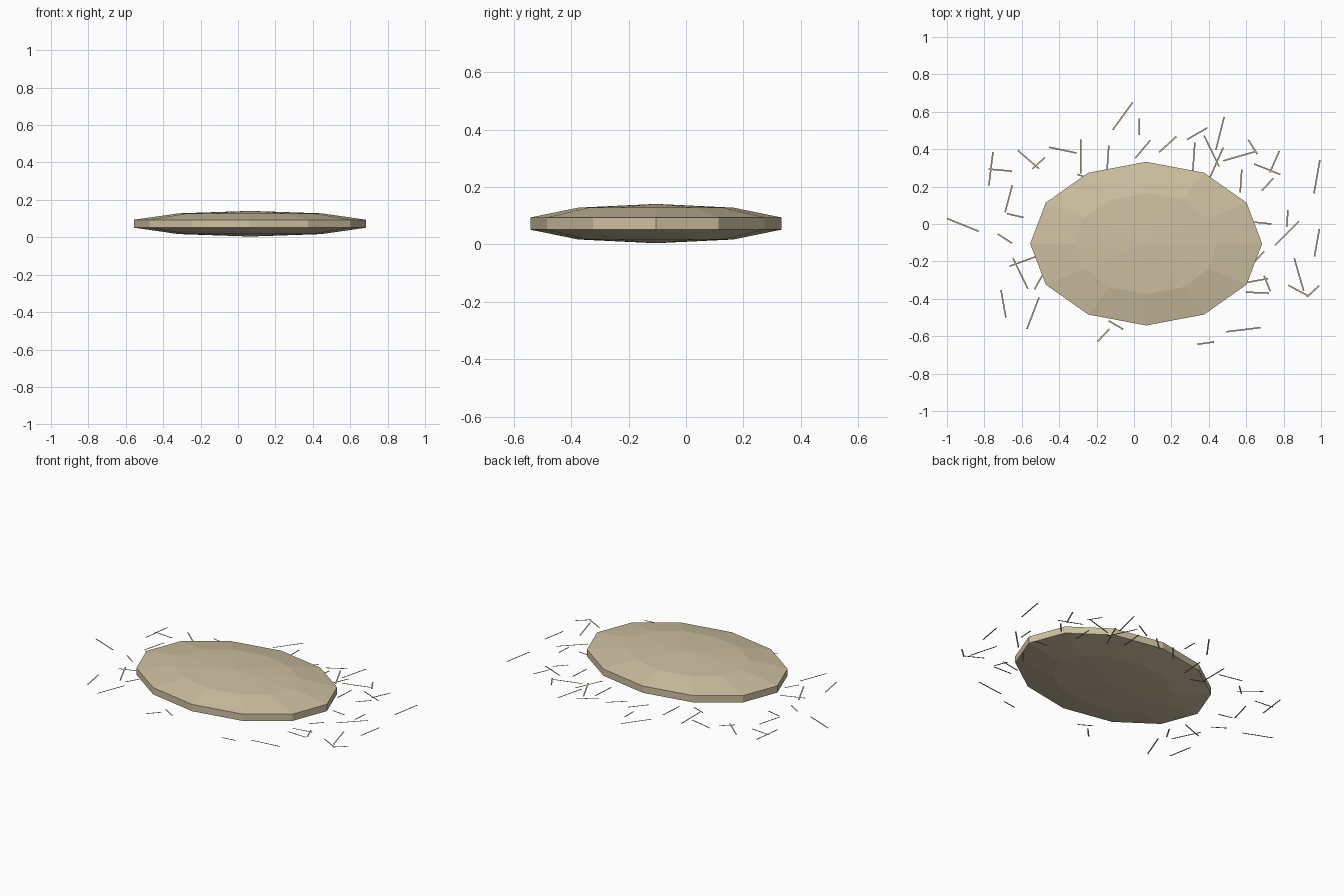
import bpy, bmesh
from math import radians
from mathutils import Matrix


def material(name, rgb):
    mat = bpy.data.materials.new(name)
    mat.diffuse_color = (*rgb, 1)
    return mat


def finish(bm, name, mat):
    mesh = bpy.data.meshes.new(name)
    bm.to_mesh(mesh)
    bm.free()
    mesh.materials.append(mat)
    obj = bpy.data.objects.new(name, mesh)
    bpy.context.collection.objects.link(obj)
    return obj


straw_tan = material("straw_tan", (0.62, 0.53, 0.36))

# Flattened low-poly mound
bm = bmesh.new()
bmesh.ops.create_uvsphere(bm, u_segments=12, v_segments=5, radius=1)
bmesh.ops.transform(bm, verts=bm.verts,
                    matrix=Matrix.Translation((0.065, -0.105, 0.0725))
                    @ Matrix.Diagonal((0.652, 0.46, 0.0685, 1)))
finish(bm, "mound", straw_tan)

# Loose straws on the ground, grouped by length: centre x, centre y, heading
STRAWS = {
    0.09: [(-.635, .045, -13), (-.51, .325, 42), (-.26, .25, -20), (.027, .52, 90),
           (.635, .412, -58), (.715, .212, 47), (.82, .03, 86), (.69, .005, -6),
           (.665, -.18, 47), (.957, -.36, 42), (.712, -.318, -68), (.383, -.637, 8),
           (-.163, -.595, 47), (-.097, -.54, -30), (-.51, -.31, 60), (-.69, -.078, -33)],
    0.125: [(-.715, .288, -5), (.047, .40, 50), (.18, .425, 42), (.338, .483, 30),
            (.572, .23, 86), (.752, .333, 66), (.88, -.357, -28), (.655, -.303, 10),
            (.66, -.367, -2)],
    0.15: [(-.67, .135, 75), (-.565, .345, -41), (-.38, .395, -12), (-.14, .345, 86),
           (.32, .36, 86), (.712, .293, -22), (.978, -.1, 80), (-.698, -.427, -80),
           (-.595, -.2, 20)],
    0.182: [(-.915, -.005, -22), (-.765, .295, 83), (-.285, .36, 90), (-.06, .577, 54),
            (.46, .485, 76), (.415, .39, -64), (.44, .325, 66), (.565, .363, 16),
            (.978, .252, 80), (.818, -.05, 45), (.882, -.27, -74), (.585, -.565, 7),
            (-.54, -.477, 69), (-.607, -.265, -64)],
}
bm = bmesh.new()
for length, group in STRAWS.items():
    for x, y, heading in group:
        place = (Matrix.Translation((x, y, 0))
                 @ Matrix.Rotation(radians(heading), 4, 'Z')
                 @ Matrix.Diagonal((length, 0.008, 1, 1)))
        bmesh.ops.create_grid(bm, x_segments=1, y_segments=1, size=0.5, matrix=place)
finish(bm, "loose_straws", straw_tan)
